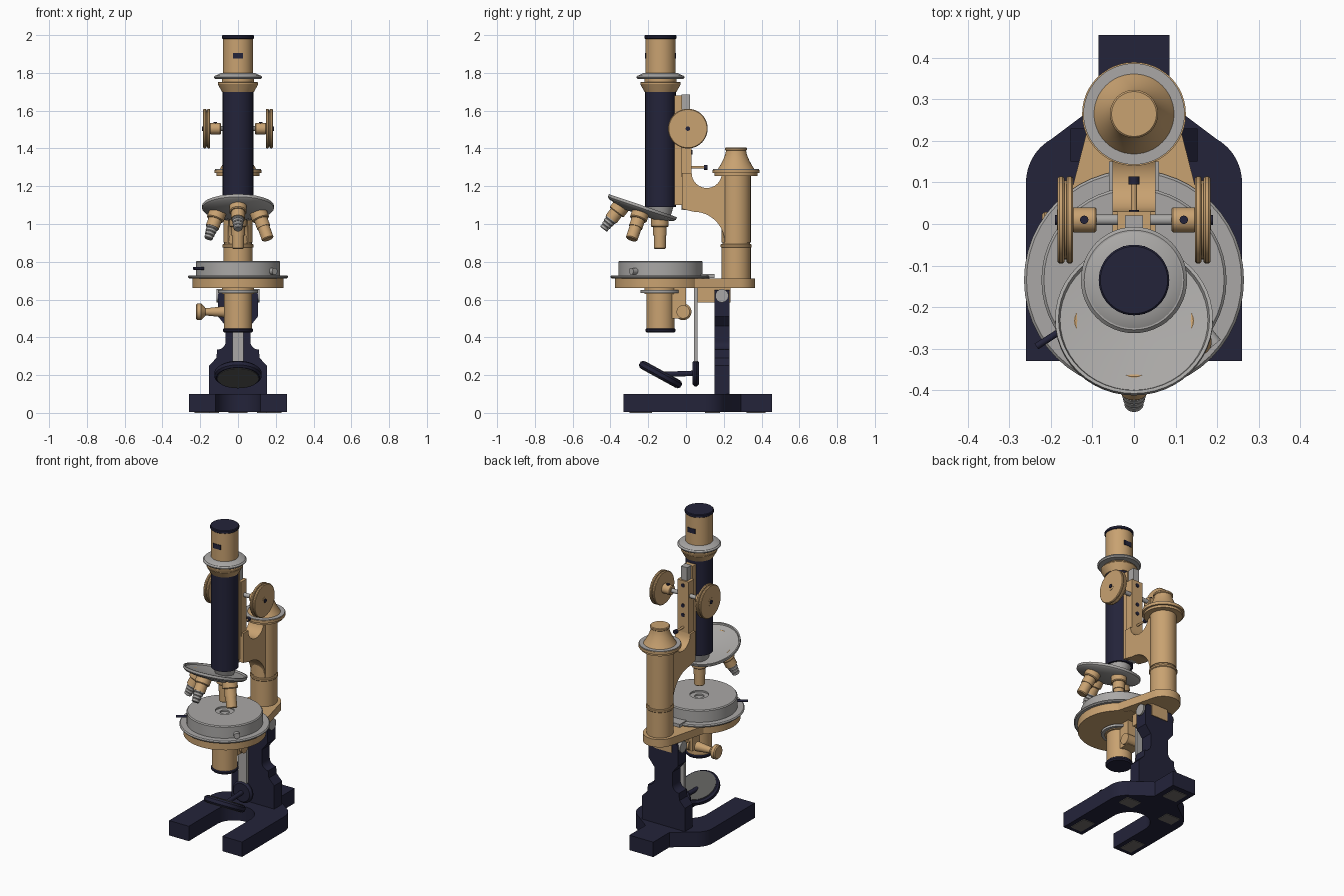
import bpy, bmesh, math
from mathutils import Vector, Matrix

if "Cube" in bpy.data.objects:
    bpy.data.objects.remove(bpy.data.objects["Cube"])


def material(name, red, green, blue):
    made = bpy.data.materials.new(name)
    made.use_nodes = True
    made.diffuse_color = (red, green, blue, 1)
    shader = made.node_tree.nodes["Principled BSDF"]
    shader.inputs["Base Color"].default_value = made.diffuse_color
    return made


BRASS = material("brass", .58, .36, .165)
STEEL = material("steel", .4, .39, .38)
NAVY = material("dark_navy", .017, .017, .042)
GLASS = material("mirror_grey", .1, .1, .095)
PAD = material("pad_grey", .16, .15, .14)

UP, RIGHT, BACK = Vector((0, 0, 1)), Vector((1, 0, 0)), Vector((0, 1, 0))
OPTIC = BACK * -.135
COLUMN = BACK * .265


def finish(name, mat, bm):
    """Clean the mesh, smooth it with sharp edges kept, and link it."""
    bmesh.ops.remove_doubles(bm, verts=bm.verts, dist=.00001)
    bmesh.ops.recalc_face_normals(bm, faces=bm.faces)
    for face in bm.faces:
        face.smooth = True
    for edge in bm.edges:
        edge.smooth = edge.is_manifold and edge.calc_face_angle(0) < math.radians(32)
    mesh = bpy.data.meshes.new(name)
    bm.to_mesh(mesh)
    bm.free()
    mesh.materials.append(mat)
    bpy.context.collection.objects.link(bpy.data.objects.new(name, mesh))


def turned(name, mat, profile, at=OPTIC, axis=UP):
    """Spin (radius, height) points round an axis, closing both ends."""
    bm = bmesh.new()
    points = [(0, profile[0][1]), *profile, (0, profile[-1][1])]
    verts = [bm.verts.new((radius, 0, height)) for radius, height in points]
    edges = [bm.edges.new(pair) for pair in zip(verts, verts[1:])]
    bmesh.ops.spin(bm, geom=verts + edges, cent=(0, 0, 0), axis=UP, angle=math.tau, steps=48)
    turn = UP.rotation_difference(axis).to_matrix().to_4x4()
    bm.transform(Matrix.Translation(at) @ turn)
    finish(name, mat, bm)


def disc(name, mat, radius, low, high, at=OPTIC, axis=UP, chamfer=0, top=None):
    """A cylinder, or a cone when a top radius is given, with chamfered rims."""
    top = top or radius
    profile = [(radius, low), (top, high)]
    if chamfer:
        profile = [(radius - chamfer, low), (radius, low + chamfer),
                   (top, high - chamfer), (top - chamfer, high)]
    turned(name, mat, profile, at, axis)


def rod(name, mat, radius, start, end):
    along = Vector(end) - Vector(start)
    disc(name, mat, radius, 0, along.length, Vector(start), along.normalized())


def prism(name, mat, outline, axis, low, high):
    """Extrude a flat outline along x, y or z."""
    place = {"x": lambda a, b, c: (c, a, b), "y": lambda a, b, c: (a, c, b),
             "z": lambda a, b, c: (a, b, c)}[axis]
    bm = bmesh.new()
    face = bm.faces.new([bm.verts.new(place(a, b, low)) for a, b in outline])
    grown = bmesh.ops.extrude_face_region(bm, geom=[face])["geom"]
    moved = [item for item in grown if isinstance(item, bmesh.types.BMVert)]
    bmesh.ops.translate(bm, vec=place(0, 0, high - low), verts=moved)
    finish(name, mat, bm)


def box(name, mat, half_width, front, back, low, high, x=0):
    outline = [(front, low), (back, low), (back, high), (front, high)]
    prism(name, mat, outline, "x", x - half_width, x + half_width)


def arc(x, y, radius, start, end, steps=12):
    turns = [math.radians(start + (end - start) * i / steps) for i in range(steps + 1)]
    return [(x + radius * math.cos(t), y + radius * math.sin(t)) for t in turns]


def mirrored(half):
    return half + [(-a, b) for a, b in reversed(half) if a > .0001]


# Horseshoe base with pads beneath
leg, tab = .26, .085
half = arc(0, -.04, .12, 90, 0) + [(.12, -.33), (leg, -.33)]
half += arc(leg - .12, .1, .12, 0, 60) + [(tab, .29), (tab, .455)]
# The outline runs from the arch crown round to the tab, so the halves join at both ends
prism("horseshoe_base", NAVY, mirrored(half)[:-1] + [mirrored(half)[-1]], "z", .004, .1)
for side in (-1, 1):
    box("foot_pad", PAD, .04, -.3, -.18, 0, .006, x=side * .19)
    box("rear_pad", PAD, .05, .1, .18, 0, .006, x=side * .15)
box("back_pad", PAD, .05, .32, .42, 0, .006)

# Pillar with stepped shoulders and a flared head
foot, waist, head = .153, .065, .105
half = [(foot, .09), (foot, .25), (.115, .29)] + arc(.11, .38, .11 - waist, 270, 180)
half += [(waist, .46), (head, .51), (head, .63), (.09, .65)]
prism("pillar", NAVY, mirrored(half), "y", .15, .23)
hinge = Vector((0, .19, .62))
disc("hinge_pin", STEEL, .035, -.115, .115, hinge, RIGHT)
box("hinge_block", BRASS, .06, .06, .235, .585, .67)

# Mirror on its hanging bar
pivot = Vector((0, .05, .21))
box("mirror_bar", STEEL, .03, .043, .062, .2, .66)
disc("mirror_pivot", NAVY, .07, -.015, .018, pivot, BACK, chamfer=.012)
mirror_centre = OPTIC + UP * .203
facing = (BACK + UP * 1.83).normalized()
rod("mirror_arm", NAVY, .014, pivot, mirror_centre)
disc("mirror_frame", NAVY, .125, -.02, .02, mirror_centre, facing, chamfer=.01)
disc("mirror_glass", GLASS, .108, -.023, .023, mirror_centre, facing)

# Condenser below the stage
disc("condenser", BRASS, .075, .435, .63)
disc("condenser_top", BRASS, .085, .63, .67)
disc("condenser_rim", NAVY, .08, .425, .45, chamfer=.008)
disc("condenser_collar", STEEL, .105, .635, .65)
box("condenser_bracket", BRASS, .045, -.09, 0, .5, .67)
knob = Vector((0, -.015, .535))
disc("condenser_pin", BRASS, .035, -.03, .06, knob, RIGHT)
disc("condenser_knob_stem", BRASS, .03, .07, .18, knob, -RIGHT, top=.018)
disc("condenser_knob_neck", BRASS, .018, .17, .195, knob, -RIGHT, top=.044)
disc("condenser_knob", BRASS, .044, .19, .222, knob, -RIGHT, chamfer=.006)

# Stage with a recessed centre
disc("stage_plate", BRASS, .242, .66, .716)
prism("stage_bracket", BRASS, mirrored([(.17, 0), (.14, .12)] + arc(0, COLUMN.y, .1, 10, 90)),
      "z", .662, .712)
disc("stage_ring", STEEL, .265, .712, .728, chamfer=.006)
rim, top, hole = .223, .805, .055
turned("stage_disc", STEEL, [(rim, .72), (rim, top - .006), (rim - .006, top), (hole, top),
                             (hole, top - .01), (hole / 2, top - .01), (hole / 2, top - .02)])
box("stage_clip", STEEL, .06, .06, .15, .715, .735)
rod("stage_screw", NAVY, .008, (-.15, -.24, .765), (-.235, -.295, .765))
rod("stage_stop", STEEL, .018, (.17, -.26, .75), (.195, -.29, .75))

# Rear column with fine focus cap
disc("column_foot", BRASS, .078, .7, .875, COLUMN)
disc("column_band", BRASS, .083, .875, .893, COLUMN, chamfer=.004)
disc("column_groove", BRASS, .073, .89, .905, COLUMN)
disc("column", BRASS, .078, .903, 1.26, COLUMN)
disc("column_flange_step", BRASS, .113, 1.255, 1.275, COLUMN)
disc("column_flange", BRASS, .125, 1.27, 1.287, COLUMN)
disc("column_flange_top", STEEL, .122, 1.28, 1.291, COLUMN)
flare = [(.053 + .044 * (1 - i / 6) ** 1.5, 1.29 + .1 * i / 6) for i in range(7)]
turned("fine_focus_cap", BRASS, flare, COLUMN)
disc("fine_focus_lip", BRASS, .058, 1.388, 1.405, COLUMN, chamfer=.004)

# Curved arm, slide and rack
front, shoulder, inner = -.02, 1.27, .215
outline = [(front, 1.08), (front, shoulder)] + arc(.11, shoulder, .08, 180, 360)
outline += [(inner, shoulder)] + arc(.04, .9, .165, 0, 90)
prism("arm", BRASS, outline, "x", -.052, .052)
box("rack_housing", BRASS, .04, -.025, .03, 1.25, 1.6)
box("tube_slide", BRASS, .03, -.075, -.022, 1.1, 1.68)
box("rack", STEEL, .022, -.025, .02, 1.075, 1.685)
for height in (1.38, 1.44, 1.57):
    disc("housing_screw", NAVY, .012, .02, .034, UP * height, BACK)
disc("lock_screw", BRASS, .007, .02, .11, UP * 1.3, BACK)
disc("lock_screw_head", NAVY, .013, .095, .115, UP * 1.3, BACK)

# Coarse focus wheels with a grooved rim
shaft = Vector((0, .01, 1.505))
disc("focus_shaft", STEEL, .013, -.16, .16, shaft, RIGHT)
for side in (-RIGHT, RIGHT):
    disc("wheel_hub", BRASS, .03, .09, .15, shaft, side, chamfer=.004)
    disc("wheel_core", BRASS, .095, .15, .177, shaft, side)
    for start in (.147, .168):
        disc("wheel_rim", BRASS, .105, start, start + .016, shaft, side, chamfer=.004)
    disc("wheel_boss", BRASS, .025, .17, .185, shaft, side)
    disc("wheel_screw", NAVY, .012, .18, .19, shaft, side)
    disc("hub_screw", NAVY, .01, .02, .035, shaft + side * .12)

# Body tube and eyepiece
disc("body_tube", NAVY, .081, 1.09, 1.71)
disc("tube_collar_cone", BRASS, .085, 1.7, 1.74, top=.107)
disc("tube_collar", BRASS, .107, 1.738, 1.752, chamfer=.004)
disc("tube_neck", BRASS, .085, 1.75, 1.78)
disc("eyepiece_flange", STEEL, .128, 1.767, 1.787, chamfer=.008)
disc("eyepiece_flange_top", STEEL, .12, 1.785, 1.8, top=.09)
disc("eyepiece", BRASS, .08, 1.79, 1.985)
disc("eyepiece_cap", NAVY, .085, 1.98, 2, chamfer=.004)
for side in (-1, 1):
    middle = OPTIC.y + side * .078
    box("eyepiece_slot", NAVY, .026, middle - .004, middle + .004, 1.875, 1.905)

# Tilted revolving nosepiece, a shallow dish
disc("tube_foot", STEEL, .05, 1.03, 1.095, top=.07)
centre = Vector((0, -.233, 1.083))
tilt = math.radians(18.7)
lean = BACK * math.sin(tilt) + UP * math.cos(tilt)
turned("nosepiece", STEEL, [(.09, -.035), (.18, -.01), (.19, 0), (.19, .015), (.182, .015),
                            (.178, .005), (.06, -.012)], centre, lean)

# Four objectives spread round the nosepiece
rearward = BACK * math.cos(tilt) - UP * math.sin(tilt)
for i in range(4):
    turn = Matrix.Rotation(math.tau * i / 4, 3, lean)
    mount = centre + turn @ rearward * .104 - lean * .012
    aim = turn @ -UP
    disc("objective_mount", BRASS, .046, 0, .055, mount, aim, chamfer=.005)
    disc("objective_barrel", BRASS, .036, .05, .1, mount, aim)
    if i in (1, 2):
        for ring in range(4):
            start = .09 + ring * .019
            disc("objective_ring", STEEL, .032 - ring * .003, start, start + .02, mount, aim,
                 chamfer=.004)
    else:
        disc("objective_tip", BRASS, .032, .09, .17, mount, aim, chamfer=.005)
